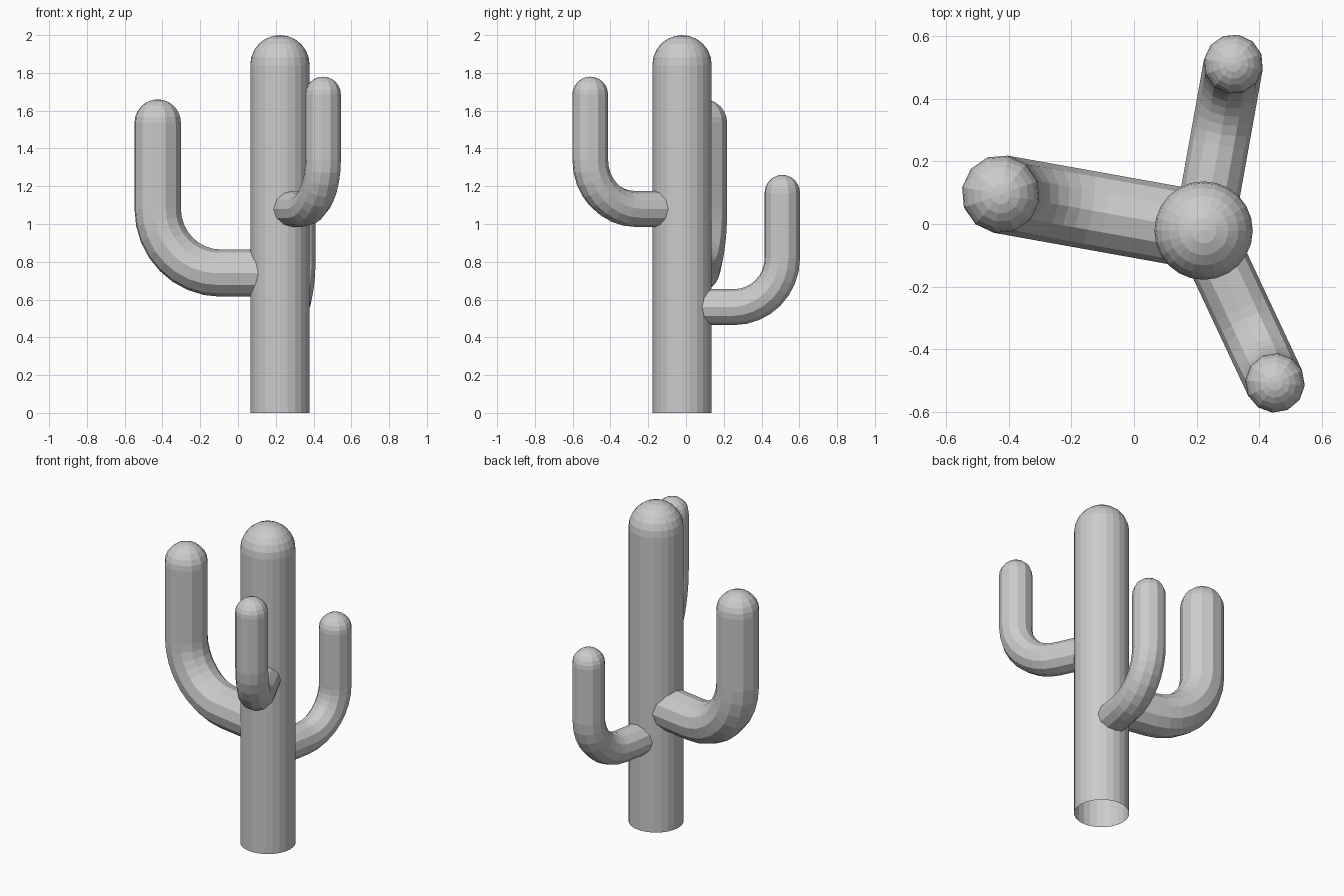
import bpy
import bmesh
from math import sin, cos, pi, hypot
from mathutils import Vector

if "Cube" in bpy.data.objects:
    bpy.data.objects.remove(bpy.data.objects["Cube"], do_unlink=True)

# Single grey material
GREY = (0.6, 0.6, 0.6, 1)
grey = bpy.data.materials.new("plain grey")
grey.use_nodes = True
grey.diffuse_color = GREY
grey.node_tree.nodes["Principled BSDF"].inputs["Base Color"].default_value = GREY

UP = Vector((0, 0, 1))
TRUNK = Vector((0.222, -0.021, 0))
CAP_RINGS = 6
BEND_STEPS = 8


def round_tube(name, path, out, radius, sides):
    """Sweep a ring along (point, pitch) pairs, open at the start, domed on top."""
    side = UP.cross(out)
    rings = [(p, a, radius) for p, a in path]
    end = path[-1][0]
    for i in range(1, CAP_RINGS):
        t = i / CAP_RINGS * pi / 2
        rings.append((end + UP * radius * sin(t), pi / 2, radius * cos(t)))

    bm = bmesh.new()
    loops = []
    for point, pitch, r in rings:
        normal = UP * cos(pitch) - out * sin(pitch)
        loops.append([bm.verts.new(point + r * (side * cos(k * 2 * pi / sides)
                                                + normal * sin(k * 2 * pi / sides)))
                      for k in range(sides)])
    tip = bm.verts.new(end + UP * radius)
    for k in range(sides):
        n = (k + 1) % sides
        for a, b in zip(loops, loops[1:]):
            bm.faces.new((a[k], a[n], b[n], b[k]))
        bm.faces.new((loops[-1][k], loops[-1][n], tip))
    bmesh.ops.recalc_face_normals(bm, faces=bm.faces)

    mesh = bpy.data.meshes.new(name)
    bm.to_mesh(mesh)
    bm.free()
    mesh.materials.append(grey)
    bpy.context.collection.objects.link(bpy.data.objects.new(name, mesh))


def arm(name, x, y, height, top, radius, bend):
    """Arm leaving the trunk level at height, bending up to a dome at (x, y, top)."""
    offset = Vector((x, y, 0)) - TRUNK
    reach = hypot(offset.x, offset.y)
    out = offset.normalized()
    base = TRUNK + UP * height
    path = [(base + out * 0.08, 0)]
    for i in range(BEND_STEPS + 1):
        a = i / BEND_STEPS * pi / 2
        path.append((base + out * (reach - bend + bend * sin(a))
                     + UP * bend * (1 - cos(a)), a))
    path.append((Vector((x, y, top - radius)), pi / 2))
    round_tube(name, path, out, radius, 12)


# Trunk
R = 0.157
round_tube("trunk", [(TRUNK, pi / 2), (TRUNK + UP * (2 - R), pi / 2)],
           Vector((1, 0, 0)), R, 24)

# Arms
arm("large_right_arm", -0.425, 0.095, 0.74, 1.66, 0.125, 0.34)
arm("front_arm", 0.45, -0.507, 1.08, 1.78, 0.095, 0.26)
arm("back_arm", 0.317, 0.51, 0.56, 1.26, 0.095, 0.26)
